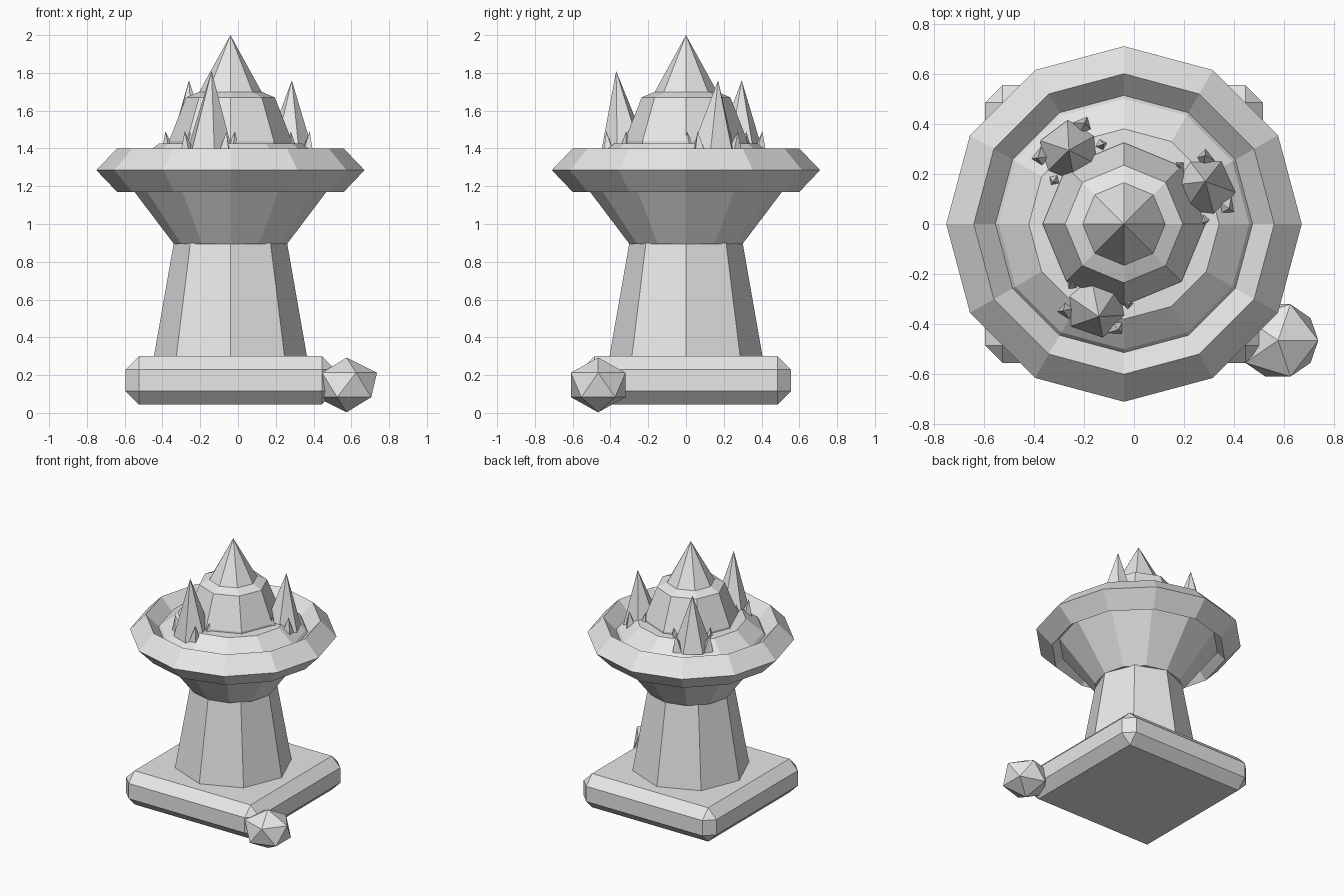
import bpy
import bmesh
import math
from mathutils import Vector, Matrix

if "Cube" in bpy.data.objects:
    bpy.data.objects.remove(bpy.data.objects["Cube"], do_unlink=True)

stone = bpy.data.materials.new("pale_grey_stone")
stone.use_nodes = True
stone.diffuse_color = (0.8, 0.8, 0.8, 1)
stone.node_tree.nodes["Principled BSDF"].inputs["Base Color"].default_value = (0.8, 0.8, 0.8, 1)

AXIS = Vector((-0.04, 0, 0))  # shared centre line of base, column and bowl


def finish(name, bm, location=AXIS):
    bmesh.ops.recalc_face_normals(bm, faces=bm.faces)
    mesh = bpy.data.meshes.new(name)
    bm.to_mesh(mesh)
    bm.free()
    mesh.materials.append(stone)
    obj = bpy.data.objects.new(name, mesh)
    obj.location = location
    bpy.context.collection.objects.link(obj)
    return obj


def lathe(name, profile, sides, loop=False):
    """Faceted solid of revolution from (radius, height) points."""
    bm = bmesh.new()
    rings = []
    for r, z in profile:
        if r == 0:
            rings.append([bm.verts.new((0, 0, z))] * sides)
        else:
            angles = [math.tau * i / sides for i in range(sides)]
            rings.append([bm.verts.new((r * math.cos(a), r * math.sin(a), z)) for a in angles])
    pairs = list(zip(rings, rings[1:]))
    if loop:
        pairs.append((rings[-1], rings[0]))
    for low, high in pairs:
        for i in range(sides):
            j = (i + 1) % sides
            corners = dict.fromkeys((low[i], low[j], high[j], high[i]))
            bm.faces.new(list(corners))
    if not loop:
        for (r, z), ring in zip(profile, rings):
            if r and ring in (rings[0], rings[-1]):
                bm.faces.new(ring)
    return finish(name, bm)


def spike(name, base, tip, radius, sides, turn=0):
    """Pointed shard whose tip may lean away from its base."""
    bm = bmesh.new()
    height = tip.z - base.z
    bmesh.ops.create_cone(bm, cap_ends=True, segments=sides, radius1=radius,
                          radius2=0, depth=height,
                          matrix=Matrix.Rotation(turn, 4, "Z"))
    bmesh.ops.remove_doubles(bm, verts=bm.verts, dist=0.0001)
    for v in bm.verts:
        if v.co.z > 0:
            v.co = tip - base
        else:
            v.co.z = 0
    return finish(name, bm, base)


# Chamfered square base
bm = bmesh.new()
bmesh.ops.create_cube(bm, size=1, matrix=Matrix.Diagonal((1.11, 1.11, 0.255, 1)))
bmesh.ops.bevel(bm, geom=bm.edges[:], offset=0.07, segments=1, affect="EDGES")
finish("base_slab", bm, AXIS + Vector((0, 0, 0.1725)))

# Column, bowl and diamond-section rim
lathe("column", [(0.405, 0.28), (0.405, 0.3), (0.3, 0.9)], 8)
lathe("bowl", [(0.3, 0.895), (0.595, 1.285)], 12)
lathe("bowl_rim", [(0.6, 1.17), (0.71, 1.285), (0.6, 1.4), (0.49, 1.285)], 12, loop=True)

# Filling of the bowl and central pointed dome
lathe("ember_bed", [(0.54, 1.27), (0.5, 1.33), (0.38, 1.425), (0, 1.435)], 12)
lathe("flame_dome", [(0.325, 1.4), (0.325, 1.44), (0.235, 1.67), (0.165, 1.7), (0, 2)], 8)

# Three leaning spikes, each ringed by small shards
clusters = [
    ((-0.15, -0.32), (-0.14, -0.37, 1.81)),
    ((0.27, 0.14), (0.285, 0.17, 1.76)),
    ((-0.25, 0.28), (-0.26, 0.295, 1.76)),
]
for n, ((x, y), tip) in enumerate(clusters, 1):
    base = Vector((x, y, 1.36))
    outward = math.atan2(y, x - AXIS.x)
    spike(f"flame_spike_{n}", base, Vector(tip), 0.135, 6, outward)
    for k, offset in enumerate((-110, -60, 60, 110), 1):
        a = outward + math.radians(offset)
        way = Vector((math.cos(a), math.sin(a), 0))
        foot = base + way * 0.115
        spike(f"flame_shard_{n}_{k}", foot, foot + way * 0.02 + Vector((0, 0, 0.13)),
              0.045, 4, a)

# Loose rock beside the base
bm = bmesh.new()
bmesh.ops.create_icosphere(bm, subdivisions=1, radius=1,
                           matrix=Matrix.Diagonal((0.18, 0.17, 0.145, 1)))
finish("loose_rock", bm, Vector((0.575, -0.465, 0.148)))
